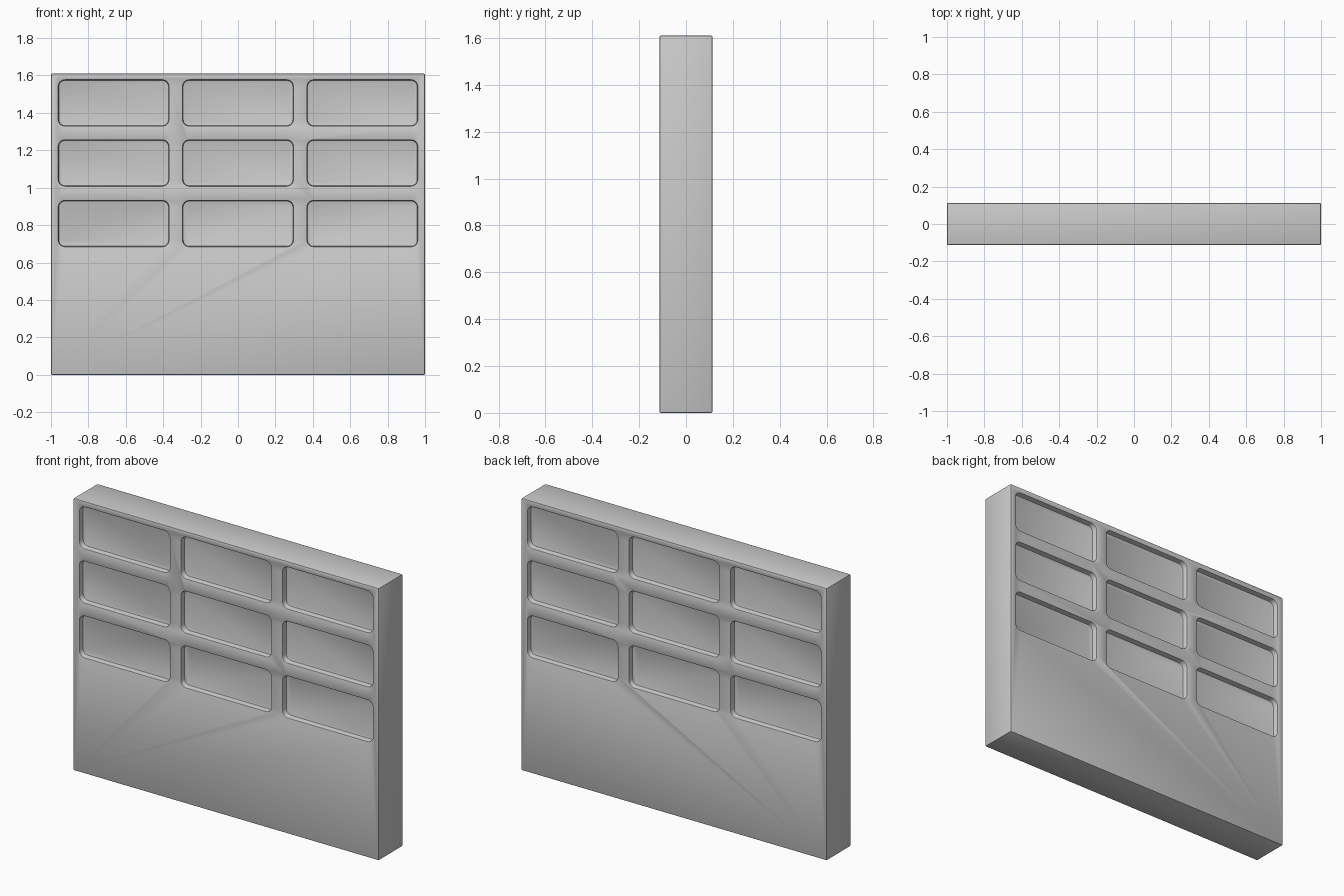
import bpy
import bmesh
from math import radians

if "Cube" in bpy.data.objects:
    bpy.data.objects.remove(bpy.data.objects["Cube"])

WIDTH, DEPTH, HEIGHT = 2.0, 0.225, 1.61
PANEL_W, PANEL_H, CORNER, RECESS = 0.59, 0.245, 0.035, 0.035
COLUMNS = (-0.665, 0, 0.665)
ROWS = (0.808, 1.132, 1.453)

grey = bpy.data.materials.new("plain_grey")
grey.use_nodes = True
grey.diffuse_color = (0.6, 0.6, 0.6, 1)
grey.node_tree.nodes["Principled BSDF"].inputs["Base Color"].default_value = (0.6, 0.6, 0.6, 1)


def add_box(bm, centre, size):
    """Add a box and return its vertices."""
    verts = bmesh.ops.create_cube(bm, size=1)["verts"]
    bmesh.ops.scale(bm, vec=size, verts=verts)
    bmesh.ops.translate(bm, vec=centre, verts=verts)
    return verts


def finish(name, bm):
    mesh = bpy.data.meshes.new(name)
    bm.to_mesh(mesh)
    bm.free()
    mesh.materials.append(grey)
    obj = bpy.data.objects.new(name, mesh)
    bpy.context.collection.objects.link(obj)
    return obj


# Solid slab
bm = bmesh.new()
add_box(bm, (0, 0, HEIGHT / 2), (WIDTH, DEPTH, HEIGHT))
slab = finish("panelled_slab", bm)

# Round-cornered cutters for the recessed panels on both faces
bm = bmesh.new()
for side in (-1, 1):
    for x in COLUMNS:
        for z in ROWS:
            add_box(bm, (x, side * DEPTH / 2, z), (PANEL_W, 2 * RECESS, PANEL_H))
corners = [e for e in bm.edges
           if abs(e.verts[0].co.y - e.verts[1].co.y) > RECESS]
bmesh.ops.bevel(bm, geom=corners, offset=CORNER, segments=6, profile=0.5, affect='EDGES')
cutter = finish("panel_cutters", bm)
cutter.hide_render = True

# Cut the recesses and soften every edge slightly
cut = slab.modifiers.new("recesses", 'BOOLEAN')
cut.operation = 'DIFFERENCE'
cut.solver = 'EXACT'
cut.object = cutter
soft = slab.modifiers.new("soft_edges", 'BEVEL')
soft.width = 0.006
soft.segments = 2
soft.limit_method = 'ANGLE'
soft.angle_limit = radians(40)

bpy.ops.object.select_all(action='DESELECT')
bpy.context.view_layer.objects.active = slab
slab.select_set(True)
for modifier in ("recesses", "soft_edges"):
    bpy.ops.object.modifier_apply(modifier=modifier)
bpy.data.objects.remove(cutter)
bpy.ops.object.shade_smooth_by_angle(angle=radians(35))
